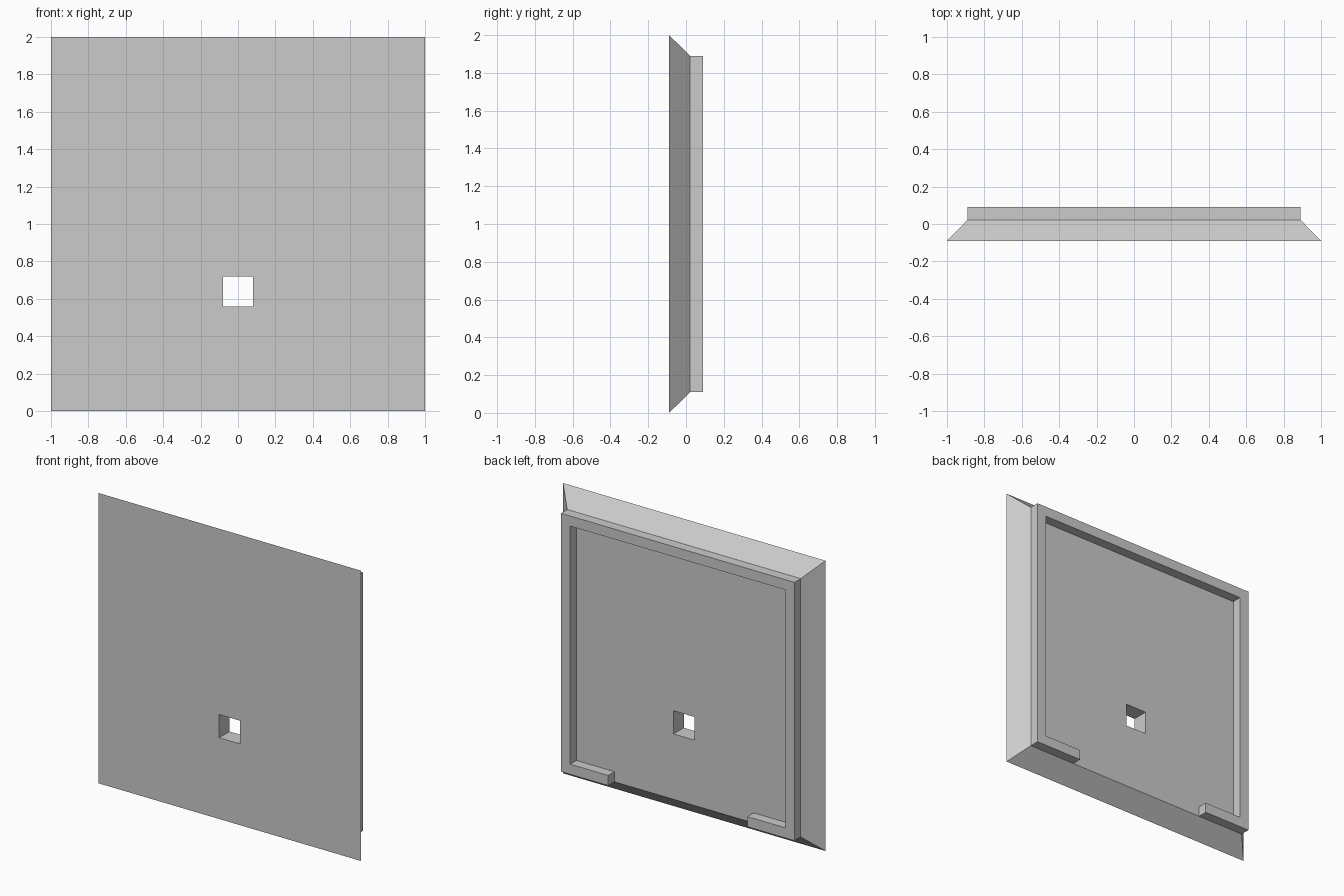
import bpy
import bmesh

cube = bpy.data.objects.get("Cube")
if cube:
    bpy.data.objects.remove(cube, do_unlink=True)

# Single flat grey
grey = bpy.data.materials.new("light grey")
grey.use_nodes = True
colour = (0.6, 0.6, 0.6, 1)
grey.diffuse_color = colour
grey.node_tree.nodes["Principled BSDF"].inputs["Base Color"].default_value = colour

FRONT, STEP, BACK = -0.09, 0.022, 0.09
HALF, INSET, RIM, LIP = 1.0, 0.89, 0.07, 0.36
HOLE, HOLE_Z = 0.08, 0.64


def finish(name, bm):
    bmesh.ops.recalc_face_normals(bm, faces=bm.faces)
    mesh = bpy.data.meshes.new(name)
    bm.to_mesh(mesh)
    bm.free()
    mesh.materials.append(grey)
    obj = bpy.data.objects.new(name, mesh)
    bpy.context.collection.objects.link(obj)
    return obj


def square(bm, half, y, centre_z):
    corners = ((-1, -1), (1, -1), (1, 1), (-1, 1))
    return [bm.verts.new((half * x, y, centre_z + half * z)) for x, z in corners]


# Chamfered plate: closed band of square loops around the through hole
bm = bmesh.new()
loops = [
    square(bm, HALF, FRONT, 1),
    square(bm, INSET, STEP, 1),
    square(bm, HOLE, STEP, HOLE_Z),
    square(bm, HOLE, FRONT, HOLE_Z),
]
for i, a in enumerate(loops):
    b = loops[(i + 1) % len(loops)]
    for k in range(4):
        n = (k + 1) % 4
        bm.faces.new((a[k], a[n], b[n], b[k]))
finish("chamfered_plate", bm)

# Raised rim on the back, open in the middle of its bottom edge
inner, gap = INSET - RIM, INSET - LIP
low, high = 1 - INSET, 1 + INSET
half_outline = [(INSET, high), (INSET, low), (gap, low),
                (gap, low + RIM), (inner, low + RIM), (inner, high - RIM)]
outline = half_outline + [(-x, z) for x, z in reversed(half_outline)]
bm = bmesh.new()
face = bm.faces.new([bm.verts.new((x, STEP, z)) for x, z in outline])
result = bmesh.ops.extrude_face_region(bm, geom=[face])
moved = [v for v in result["geom"] if isinstance(v, bmesh.types.BMVert)]
bmesh.ops.translate(bm, verts=moved, vec=(0, BACK - STEP, 0))
finish("back_rim", bm)
